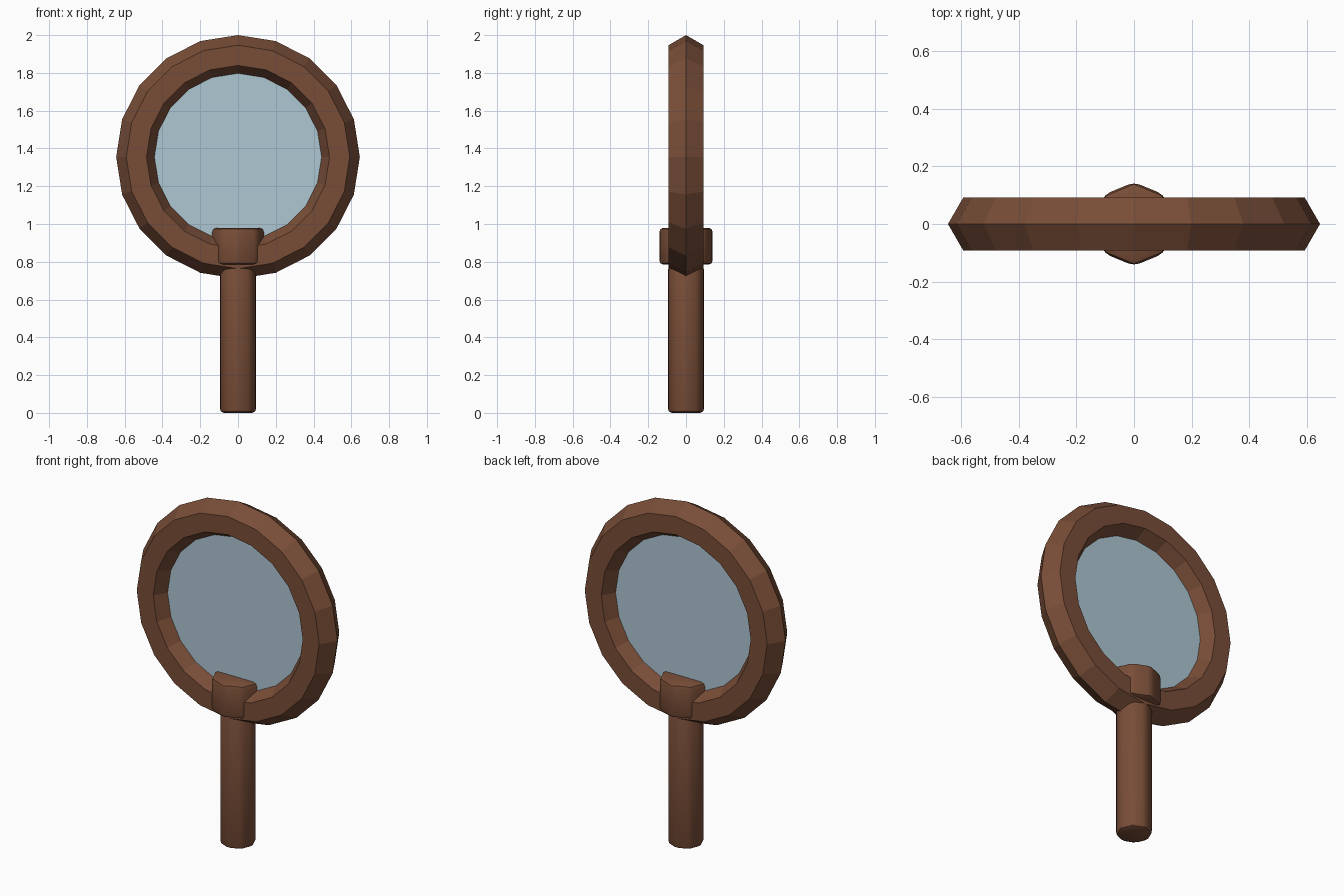
import bpy
from math import radians

cube = bpy.data.objects.get("Cube")
if cube:
    bpy.data.objects.remove(cube, do_unlink=True)


def material(name, color):
    mat = bpy.data.materials.new(name)
    mat.use_nodes = True
    mat.diffuse_color = color
    mat.node_tree.nodes["Principled BSDF"].inputs["Base Color"].default_value = color
    return mat


brown = material("brown wood", (0.19, 0.075, 0.039, 1))
blue = material("pale blue glass", (0.43, 0.57, 0.65, 1))
CENTRE_Z = 1.355


def finish(name, mat):
    obj = bpy.context.object
    obj.name = name
    obj.data.materials.append(mat)
    return obj


def rounded_post(name, radius, bottom, top, bevel):
    """Eight-sided post with softened edges."""
    bpy.ops.mesh.primitive_cylinder_add(
        vertices=8, radius=radius, depth=top - bottom,
        location=(0, 0, (bottom + top) / 2))
    obj = finish(name, brown)
    mod = obj.modifiers.new("soft edges", "BEVEL")
    mod.width = bevel
    mod.segments = 2
    mod.limit_method = "ANGLE"
    mod.angle_limit = radians(30)
    bpy.ops.object.modifier_apply(modifier=mod.name)
    bpy.ops.object.shade_smooth_by_angle(angle=radians(30))


# Faceted hexagonal-section ring
bpy.ops.mesh.primitive_torus_add(
    major_segments=20, minor_segments=6, major_radius=0.538, minor_radius=0.107,
    location=(0, 0, CENTRE_Z), rotation=(radians(90), 0, 0))
finish("ring_frame", brown)

# Glass pane seated in the ring
bpy.ops.mesh.primitive_cylinder_add(
    vertices=40, radius=0.455, depth=0.04,
    location=(0, 0, CENTRE_Z), rotation=(radians(90), 0, 0))
finish("glass_pane", blue)

# Handle and the collar that clasps the ring
rounded_post("handle", 0.1, 0.0, 0.78, 0.022)
rounded_post("collar", 0.145, 0.785, 0.98, 0.022)
